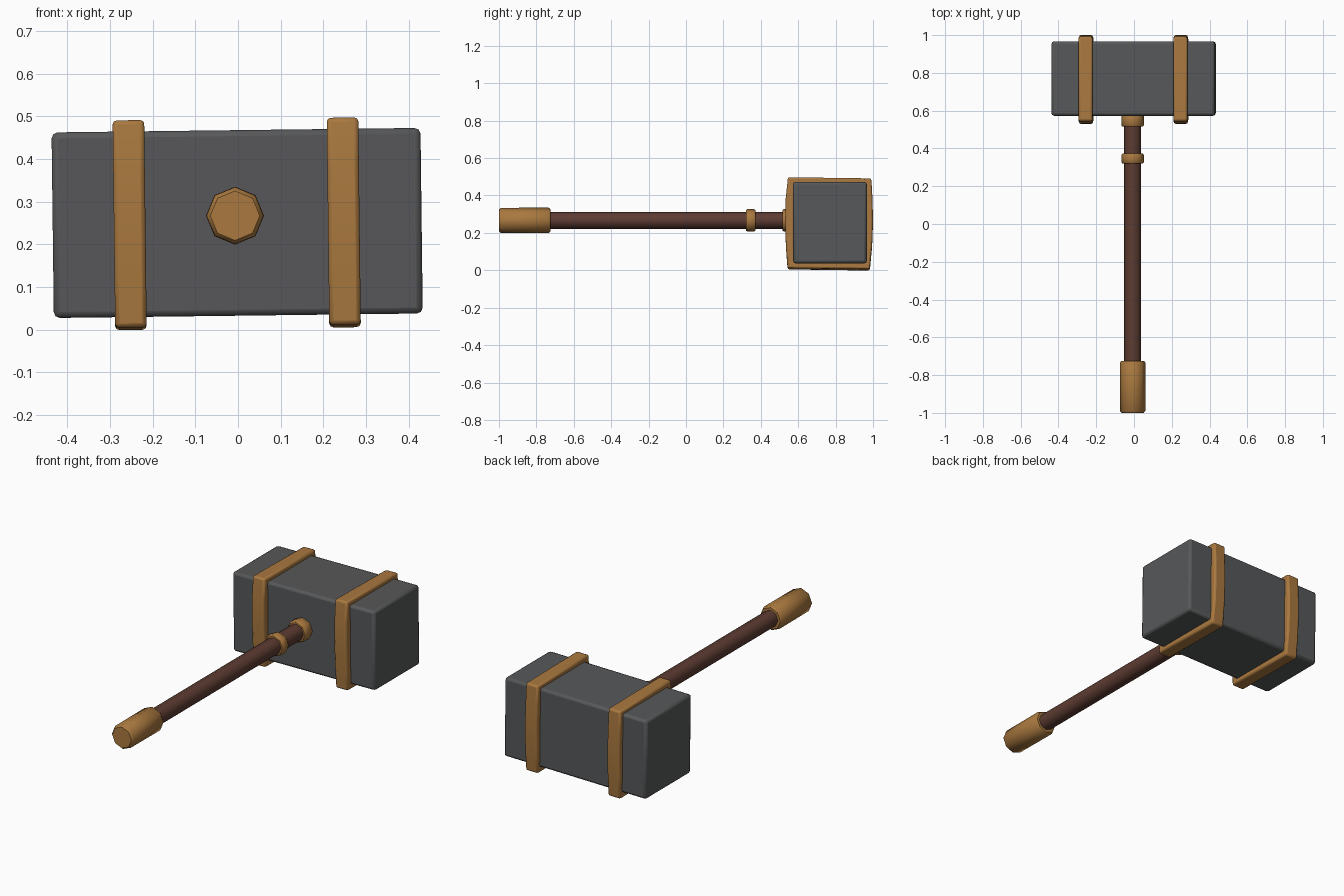
import bpy, bmesh, math
from mathutils import Matrix, Vector

if "Cube" in bpy.data.objects:
    bpy.data.objects.remove(bpy.data.objects["Cube"])

CX, CZ = -0.007, 0.267      # handle axis
TILT = math.radians(-0.7)   # slight hand-made lean of the head


def material(name, color):
    m = bpy.data.materials.new(name)
    m.diffuse_color = (*color, 1)
    m.use_nodes = True
    m.node_tree.nodes["Principled BSDF"].inputs["Base Color"].default_value = m.diffuse_color
    return m


stone = material("dark_stone", (0.095, 0.097, 0.1))
brass = material("brass", (0.40, 0.19, 0.05))
wood = material("wood", (0.11, 0.045, 0.032))


def finish(name, bm, mat, angle, bevel=0, segments=2):
    bmesh.ops.recalc_face_normals(bm, faces=bm.faces)
    me = bpy.data.meshes.new(name)
    bm.to_mesh(me)
    bm.free()
    ob = bpy.data.objects.new(name, me)
    bpy.context.collection.objects.link(ob)
    me.materials.append(mat)
    if bevel:
        mod = ob.modifiers.new("bevel", 'BEVEL')
        mod.width, mod.segments = bevel, segments
        mod.limit_method = 'ANGLE'
        mod.angle_limit = math.radians(50)
    bpy.ops.object.select_all(action='DESELECT')
    ob.select_set(True)
    bpy.context.view_layer.objects.active = ob
    bpy.ops.object.shade_smooth_by_angle(angle=math.radians(angle))
    return ob


def lean(bm):
    bmesh.ops.rotate(bm, verts=bm.verts, cent=(0, 0.77, 0.25),
                     matrix=Matrix.Rotation(TILT, 3, 'Y'))


def turned(name, profile, mat):
    """Eight-sided solid along y from (y, radius) pairs."""
    bm = bmesh.new()
    rings = [[bm.verts.new((CX + r * math.cos(k * math.pi / 4), y,
                            CZ + r * math.sin(k * math.pi / 4)))
              for k in range(8)] for y, r in profile]
    for a, b in zip(rings, rings[1:]):
        for k in range(8):
            bm.faces.new((a[k], a[(k + 1) % 8], b[(k + 1) % 8], b[k]))
    bm.faces.new(rings[0])
    bm.faces.new(rings[-1])
    return finish(name, bm, mat, 50)


# Head block
bm = bmesh.new()
bmesh.ops.create_cube(bm, size=1)
bmesh.ops.scale(bm, verts=bm.verts, vec=(0.865, 0.394, 0.435))
bmesh.ops.translate(bm, verts=bm.verts, vec=(-0.002, 0.77, 0.25))
lean(bm)
finish("hammer_head", bm, stone, 50, 0.014)

# Bands around the head: bowed outer outline, inner loop sunk in the head
outer = [(0.545, 0.494), (0.533, 0.38), (0.530, 0.26), (0.534, 0.13), (0.543, 0.008),
         (0.983, 0.002), (0.995, 0.13), (1.0, 0.26), (0.997, 0.38), (0.991, 0.488)]
inner = [(0.58, 0.46), (0.58, 0.38), (0.58, 0.26), (0.58, 0.13), (0.58, 0.04),
         (0.955, 0.04), (0.955, 0.13), (0.955, 0.26), (0.955, 0.38), (0.955, 0.46)]
for side, x in (("left", -0.254), ("right", 0.248)):
    bm = bmesh.new()
    loops = [[bm.verts.new((x + dx, y, z)) for y, z in pts]
             for pts, dx in ((outer, -0.037), (outer, 0.037), (inner, 0.037), (inner, -0.037))]
    n = len(outer)
    for i in range(4):
        a, b = loops[i], loops[(i + 1) % 4]
        for k in range(n):
            bm.faces.new((a[k], a[(k + 1) % n], b[(k + 1) % n], b[k]))
    lean(bm)
    finish("band_" + side, bm, brass, 50, 0.01)

# Handle shaft
turned("handle", [(-0.76, 0.045), (0.6, 0.045)], wood)

# Collars
for name, y0, y1 in (("collar_lower", 0.32, 0.372), ("collar_upper", 0.515, 0.58)):
    turned(name, [(y0, 0.045), (y0, 0.054), (y0 + 0.008, 0.06),
                  (y1 - 0.008, 0.06), (y1, 0.054), (y1, 0.045)], brass)

# Pommel
turned("pommel", [(-1.0, 0.058), (-0.99, 0.067), (-0.735, 0.068),
                  (-0.725, 0.06), (-0.725, 0.044)], brass)
